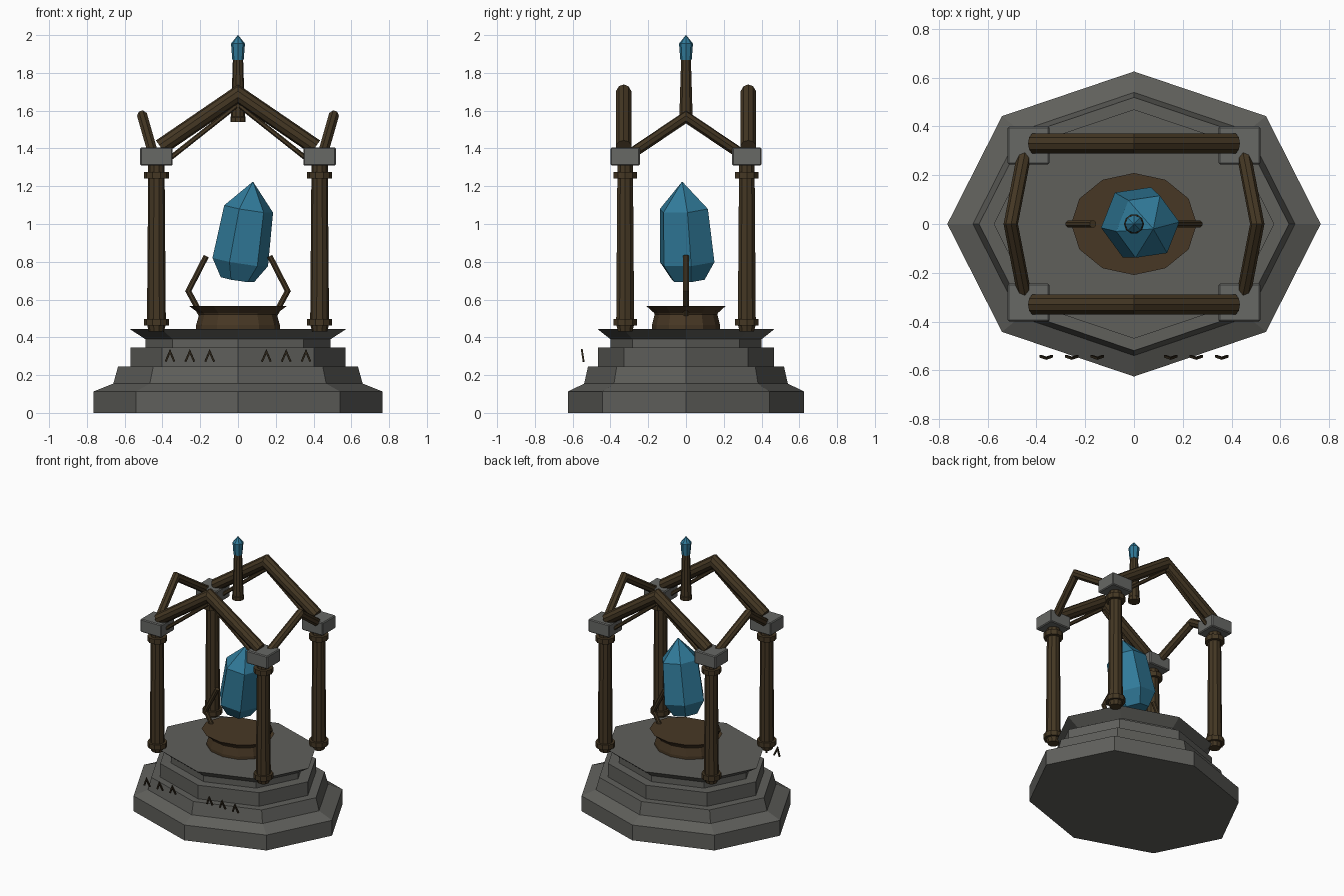
import bpy, bmesh, math
from mathutils import Vector, Matrix

if "Cube" in bpy.data.objects:
    bpy.data.objects.remove(bpy.data.objects["Cube"])


def material(name, rgb):
    m = bpy.data.materials.new(name)
    m.diffuse_color = (*rgb, 1)
    m.use_nodes = True
    m.node_tree.nodes["Principled BSDF"].inputs["Base Color"].default_value = m.diffuse_color
    return m


STONE = material("grey stone", (0.115, 0.115, 0.105))
CAP = material("pale stone", (0.135, 0.138, 0.13))
WOOD = material("dark wood", (0.058, 0.038, 0.017))
BOWL = material("brown wood", (0.064, 0.039, 0.018))
RUNE = material("rune brown", (0.03, 0.021, 0.011))
CRYSTAL = material("blue crystal", (0.03, 0.195, 0.32))


def finish(name, bm, mat):
    bmesh.ops.recalc_face_normals(bm, faces=bm.faces[:])
    me = bpy.data.meshes.new(name)
    bm.to_mesh(me)
    bm.free()
    me.materials.append(mat)
    ob = bpy.data.objects.new(name, me)
    bpy.context.collection.objects.link(ob)
    return ob


def skin(bm, rings):
    """Join rings of verts into a capped tube."""
    n = len(rings[0])
    for a, b in zip(rings, rings[1:]):
        for i in range(n):
            j = (i + 1) % n
            bm.faces.new((a[i], a[j], b[j], b[i]))
    bm.faces.new(rings[0][::-1])
    bm.faces.new(rings[-1])


def lathe(name, profile, sides, mat, at=(0, 0), ratio=1.0, turn=0.0):
    """Stack of (radius, z) rings, squashed in y by ratio."""
    bm = bmesh.new()
    rings = []
    for r, z in profile:
        rings.append([bm.verts.new((at[0] + r * math.cos(turn + math.tau * i / sides),
                                    at[1] + r * ratio * math.sin(turn + math.tau * i / sides), z))
                      for i in range(sides)])
    skin(bm, rings)
    return finish(name, bm, mat)


def tube(name, points, r, sides, mat):
    """Round bar along a planar path with mitred corners."""
    p = [Vector(q) for q in points]
    d = [(b - a).normalized() for a, b in zip(p, p[1:])]
    if len(p) > 2:
        n = d[0].cross(d[1]).normalized()
    else:
        n = d[0].cross(Vector((0, 0, 1))).normalized()
    bm = bmesh.new()
    rings = []
    for k, c in enumerate(p):
        d0, d1 = d[max(k - 1, 0)], d[min(k, len(d) - 1)]
        t = (d0 + d1).normalized()
        b = t.cross(n) / t.dot(d1)
        angles = [math.tau * (i + 0.5) / sides for i in range(sides)]
        rings.append([bm.verts.new(c + r * (math.cos(a) * n + math.sin(a) * b)) for a in angles])
    skin(bm, rings)
    return finish(name, bm, mat)


# Stepped octagonal base with flared top slab
RATIO = 0.817
lathe("stepped_base", [(0.765, 0), (0.765, 0.113), (0.66, 0.155), (0.635, 0.245),
                       (0.57, 0.245), (0.57, 0.345), (0.49, 0.346), (0.49, 0.39),
                       (0.575, 0.445)], 8, STONE, ratio=RATIO)

# Oval bowl that holds the crystal
lathe("bowl", [(0.222, 0.445), (0.222, 0.465), (0.205, 0.522), (0.21, 0.53), (0.258, 0.565)],
      12, BOWL, ratio=0.81)

# Pillars with collars and stone capitals
for sx in (-1, 1):
    for sy in (-1, 1):
        tag = ("left" if sx < 0 else "right") + ("_front" if sy < 0 else "_back")
        at = (0.432 * sx, 0.322 * sy)
        lathe("pillar_" + tag, [(0.04, 0.43), (0.05, 0.47), (0.043, 1.33)], 10, WOOD, at)
        for part, z in (("lower", 0.462), ("upper", 1.24)):
            lathe(part + "_collar_" + tag, [(0.066, z), (0.066, z + 0.036)], 10, WOOD, at)
        bm = bmesh.new()
        bmesh.ops.create_cube(bm, size=1, matrix=Matrix.Translation((*at, 1.357))
                              @ Matrix.Diagonal((0.172, 0.155, 0.095, 1)))
        bmesh.ops.bevel(bm, geom=bm.edges[:], offset=0.006, segments=1, affect='EDGES')
        finish("capital_" + tag, bm, CAP)

# Front and back gable beams with thin braces below
for sy, tag in ((-1, "front"), (1, "back")):
    y = 0.33 * sy
    tube("gable_" + tag, [(-0.41, y, 1.407), (0, y, 1.687), (0.41, y, 1.407)], 0.043, 10, WOOD)
    for sx, side in ((-1, "left"), (1, "right")):
        tube(f"brace_{tag}_{side}", [(0.37 * sx, y, 1.34), (0.01 * sx, y, 1.625)], 0.013, 6, WOOD)

# Side beams leaning outward, and claws around the crystal
for sx, side in ((-1, "left"), (1, "right")):
    tube("side_beam_" + side, [(0.45 * sx, -0.285, 1.375), (0.505 * sx, 0, 1.567),
                               (0.45 * sx, 0.285, 1.375)], 0.029, 8, WOOD)
    tube("claw_" + side, [(0.195 * sx, 0, 0.52), (0.263 * sx, 0, 0.645),
                          (0.168 * sx, 0, 0.83)], 0.016, 8, WOOD)

# Hanging finial post with small crystal tip
lathe("finial_post", [(0.041, 1.54), (0.041, 1.565), (0.037, 1.57), (0.027, 1.88)], 10, WOOD)
lathe("finial_crystal", [(0.03, 1.868), (0.037, 1.955), (0.001, 2.0)], 8, CRYSTAL)

# Large tilted crystal
main = lathe("main_crystal", [(0.09, 0), (0.15, 0.095), (0.132, 0.38), (0.002, 0.525)],
             6, CRYSTAL, turn=math.radians(8), ratio=1.04)
main.data.transform(Matrix.Translation((-0.003, 0.012, 0.705))
                    @ Matrix.Rotation(math.radians(9), 4, 'Y')
                    @ Matrix.Rotation(math.radians(3.5), 4, 'X'))

# Chevron marks floating in front of the base
for i, x in enumerate((-0.36, -0.255, -0.15, 0.15, 0.255, 0.36)):
    tube(f"chevron_mark_{i + 1}", [(x - 0.023, -0.542, 0.272), (x, -0.55, 0.325),
                                   (x + 0.023, -0.542, 0.272)], 0.007, 4, RUNE)
